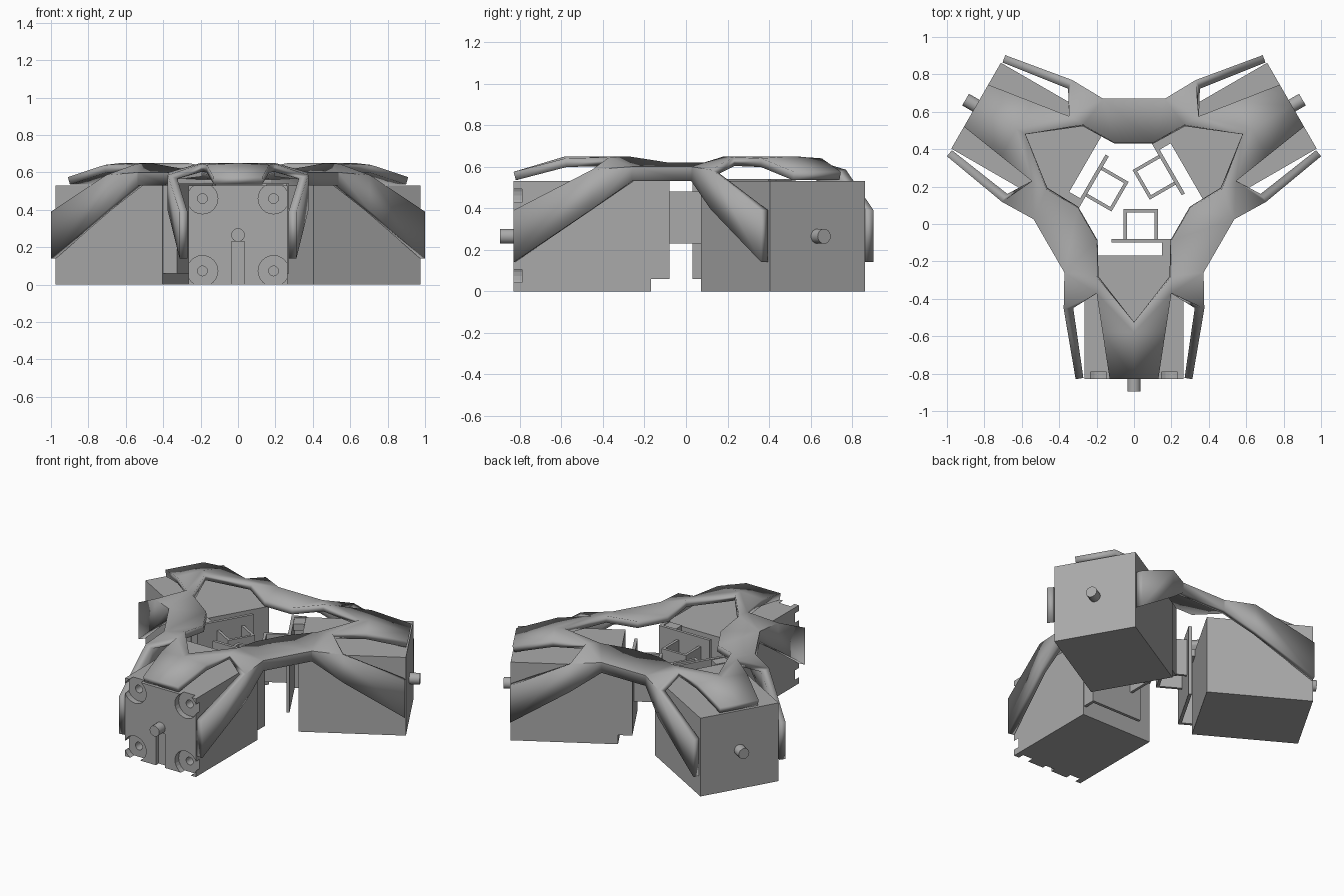
import bpy, bmesh, math
from mathutils import Vector, Matrix

cube = bpy.data.objects.get("Cube")
if cube:
    bpy.data.objects.remove(cube, do_unlink=True)

grey = bpy.data.materials.new("plain grey")
grey.use_nodes = True
grey.diffuse_color = (0.4, 0.4, 0.4, 1)
grey.node_tree.nodes["Principled BSDF"].inputs["Base Color"].default_value = (0.4, 0.4, 0.4, 1)

HUB = Matrix.Translation((0, 0.145, 0))


def turn(k):
    """Rotation that carries the front arm to arm k."""
    return HUB @ Matrix.Rotation(k * math.tau / 3, 4, "Z") @ HUB.inverted()


def make(name, bm):
    mesh = bpy.data.meshes.new(name)
    bm.to_mesh(mesh)
    bm.free()
    mesh.materials.append(grey)
    ob = bpy.data.objects.new(name, mesh)
    bpy.context.collection.objects.link(ob)
    return ob


def add_box(bm, x, y, z):
    mat = Matrix.Translation([(a + b) / 2 for a, b in (x, y, z)])
    mat = mat @ Matrix.Diagonal((x[1] - x[0], y[1] - y[0], z[1] - z[0], 1))
    bmesh.ops.create_cube(bm, size=1, matrix=mat)


def add_rod(bm, x, z, radius, y0, y1, sides=24):
    mat = Matrix.Translation((x, (y0 + y1) / 2, z)) @ Matrix.Rotation(math.pi / 2, 4, "X")
    bmesh.ops.create_cone(bm, cap_ends=True, segments=sides, radius1=radius,
                          radius2=radius, depth=abs(y1 - y0), matrix=mat)


def smooth(ob, angle=30):
    bpy.ops.object.select_all(action="DESELECT")
    ob.select_set(True)
    bpy.context.view_layer.objects.active = ob
    bpy.ops.object.shade_smooth_by_angle(angle=math.radians(angle))


def cut(ob, cutter):
    mod = ob.modifiers.new("cut", "BOOLEAN")
    mod.object = cutter
    mod.operation = "DIFFERENCE"
    mod.solver = "EXACT"
    cutter.hide_render = True
    cutter.hide_viewport = True


# Cutters: bolt pockets with pilot holes, and the groove below the peg
END = -0.83
SPOTS = [(x, z) for x in (-0.19, 0.19) for z in (0.073, 0.46)]
bm = bmesh.new()
for x, z in SPOTS:
    add_rod(bm, x, z, 0.082, END - 0.05, END + 0.04)
add_box(bm, (-0.035, 0.035), (END - 0.05, END + 0.03), (-0.05, 0.23))
pockets = make("pocket_cutter", bm)
bm = bmesh.new()
for x, z in SPOTS:
    add_rod(bm, x, z, 0.026, END - 0.05, END + 0.1)
holes = make("hole_cutter", bm)

# Three arms, each with a housing, a peg and an inner bracket
for k in range(3):
    bm = bmesh.new()
    add_box(bm, (-0.265, 0.265), (END, -0.168), (0, 0.53))
    housing = make(f"housing_{k + 1}", bm)
    cut(housing, pockets)
    cut(housing, holes)

    bm = bmesh.new()
    add_rod(bm, 0, 0.265, 0.036, -0.895, END + 0.04, 16)
    peg = make(f"peg_{k + 1}", bm)
    smooth(peg)

    bm = bmesh.new()
    add_box(bm, (-0.12, 0.26), (-0.1, -0.08), (0.06, 0.54))      # plate
    add_box(bm, (0.24, 0.26), (-0.17, -0.09), (0.06, 0.54))      # side wing
    add_box(bm, (0.15, 0.25), (-0.17, -0.09), (0.49, 0.535))     # top tab
    for x in (-0.055, 0.11):                                     # socket walls
        add_box(bm, (x, x + 0.018), (-0.085, 0.08), (0.23, 0.48))
    add_box(bm, (-0.05, 0.12), (0.062, 0.08), (0.23, 0.48))
    bracket = make(f"bracket_{k + 1}", bm)
    for ob in (housing, peg, bracket):
        ob.matrix_world = turn(k)

# Shell: one half arm, mirrored and turned around the hub
P = {
    "tip_mid": (0, END, 0.575), "tip": (0.13, END, 0.575),
    "spine_mid": (0, -0.58, 0.65), "spine": (0.168, -0.58, 0.64),
    "notch_mid": (0, -0.525, 0.65), "notch": (0.2, -0.37, 0.645),
    "rim": (0.2, -0.28, 0.65), "bridge": (0.2, -0.087, 0.62),
    "edge": (0.372, -0.26, 0.6), "edge_low": (0.372, -0.26, 0.53),
    "bend": (0.376, -0.453, 0.585), "bend_low": (0.376, -0.453, 0.395),
    "end": (0.312, END, 0.39), "end_low": (0.312, END, 0.14),
}
FACES = [
    "tip_mid tip spine spine_mid", "spine_mid spine notch notch_mid",
    "notch_mid notch rim", "notch bend edge rim", "rim edge bridge",
    "edge bend bend_low edge_low", "bend end end_low bend_low",
]
MIRROR = Matrix.Diagonal((-1, 1, 1, 1))
bm = bmesh.new()


def face(points):
    bm.faces.new([bm.verts.new(p) for p in points])


for k in range(3):
    for side in (Matrix.Identity(4), MIRROR):
        for names in FACES:
            face([turn(k) @ side @ Vector(P[n]) for n in names.split()])
    here, there = turn(k), turn(k + 1) @ MIRROR
    for a, b in (("bridge", "edge"), ("edge", "edge_low")):
        pa, pb = Vector(P[a]), Vector(P[b])
        face([here @ pa, here @ pb, there @ pb, there @ pa])
bmesh.ops.remove_doubles(bm, verts=bm.verts, dist=0.002)
bmesh.ops.recalc_face_normals(bm, faces=bm.faces)
bm.normal_update()
if sum(f.normal.z * f.calc_area() for f in bm.faces) < 0:
    bmesh.ops.reverse_faces(bm, faces=bm.faces)
shell = make("top_shell", bm)
thick = shell.modifiers.new("thickness", "SOLIDIFY")
thick.thickness = 0.042
thick.offset = -1
thick.use_even_offset = True
smooth(shell, 25)
